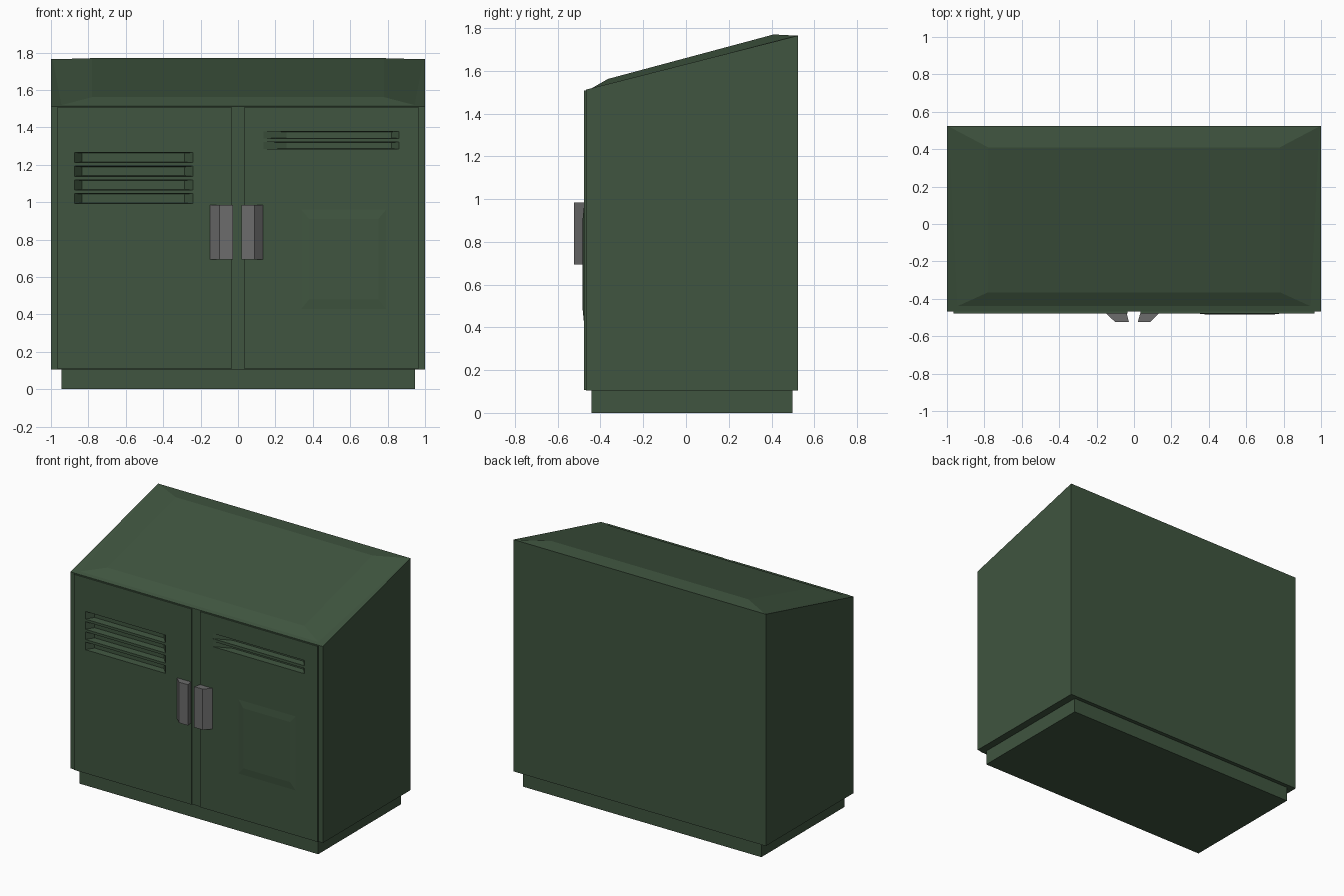
import bpy, bmesh

if "Cube" in bpy.data.objects:
    bpy.data.objects.remove(bpy.data.objects["Cube"])


def material(name, color):
    m = bpy.data.materials.new(name)
    m.diffuse_color = (*color, 1)
    m.use_nodes = True
    m.node_tree.nodes["Principled BSDF"].inputs["Base Color"].default_value = m.diffuse_color
    return m


GREEN = material("green_paint", (0.05, 0.09, 0.05))
METAL = material("grey_metal", (0.15, 0.15, 0.15))


def add_object(name, bm, mat):
    bmesh.ops.recalc_face_normals(bm, faces=bm.faces)
    me = bpy.data.meshes.new(name)
    bm.to_mesh(me)
    bm.free()
    ob = bpy.data.objects.new(name, me)
    bpy.context.collection.objects.link(ob)
    if mat:
        me.materials.append(mat)
    return ob


def loft(bm, ring_a, ring_b):
    """Closed solid between two rings with equal point counts."""
    a = [bm.verts.new(p) for p in ring_a]
    b = [bm.verts.new(p) for p in ring_b]
    bm.faces.new(a)
    bm.faces.new(b[::-1])
    for i in range(len(a)):
        j = (i + 1) % len(a)
        bm.faces.new((a[i], b[i], b[j], a[j]))


def solid(name, ring_a, ring_b, mat=GREEN):
    bm = bmesh.new()
    loft(bm, ring_a, ring_b)
    return add_object(name, bm, mat)


def rect_y(x0, x1, z0, z1, y):
    return [(x0, y, z0), (x1, y, z0), (x1, y, z1), (x0, y, z1)]


# plinth
solid("plinth", rect_y(-0.945, 0.945, 0, 0.105, -0.442),
      rect_y(-0.945, 0.945, 0, 0.105, 0.497))

# cabinet body with sloping top
profile = [(-0.468, 0.105), (0.525, 0.105), (0.525, 1.765), (-0.468, 1.512)]
cabinet = solid("cabinet_body", [(-1, y, z) for y, z in profile],
                [(1, y, z) for y, z in profile])


# raised roof panel with chamfered border
def roof_ring(xf, yf, zf, xb, yb, zb):
    return [(-xf, yf, zf), (xf, yf, zf), (xb, yb, zb), (-xb, yb, zb)]


solid("roof_panel", roof_ring(0.945, -0.44, 1.519, 0.998, 0.525, 1.764),
      roof_ring(0.78, -0.365, 1.562, 0.78, 0.41, 1.77))

# doors
doors = [solid(n, rect_y(a, b, 0.107, 1.508, -0.46), rect_y(a, b, 0.107, 1.508, -0.478))
         for n, a, b in (("left_door", -0.965, -0.035), ("right_door", 0.035, 0.965))]

# louvre slots cut through the doors into the body
slots = bmesh.new()


def slot(x0, x1, z0, z1, ix0, ix1, iz0, iz1):
    y0, y1, t = -0.478, -0.43, -0.25
    outer, inner = (x0, x1, z0, z1), (ix0, ix1, iz0, iz1)
    front = [o + (i - o) * t for o, i in zip(outer, inner)]
    loft(slots, rect_y(*front, y0 + (y1 - y0) * t), rect_y(*inner, y1))


for z in (0.992, 1.065, 1.138, 1.211):
    slot(-0.875, -0.24, z, z + 0.055, -0.835, -0.285, z + 0.004, z + 0.051)
for z in (1.284, 1.341):
    slot(0.135, 0.86, z, z + 0.038, 0.26, 0.82, z + 0.003, z + 0.035)
cutter = add_object("slot_cutter", slots, None)
cutter.hide_render = True

for ob in [cabinet] + doors:
    mod = ob.modifiers.new("slots", 'BOOLEAN')
    mod.operation = 'DIFFERENCE'
    mod.solver = 'EXACT'
    mod.object = cutter
    bpy.context.view_layer.objects.active = ob
    bpy.ops.object.modifier_apply(modifier=mod.name)
bpy.data.objects.remove(cutter)

# shallow pressed panel on the right door
solid("door_panel", rect_y(0.33, 0.80, 0.42, 0.97, -0.477),
      rect_y(0.38, 0.75, 0.48, 0.91, -0.483))

# wedge handles
for name, pts in (
        ("left_handle", [(-0.155, -0.472), (-0.10, -0.525), (-0.027, -0.525), (-0.04, -0.472)]),
        ("right_handle", [(0.14, -0.472), (0.087, -0.525), (0.02, -0.525), (0.035, -0.472)])):
    solid(name, [(x, y, 0.693) for x, y in pts], [(x, y, 0.985) for x, y in pts], METAL)
